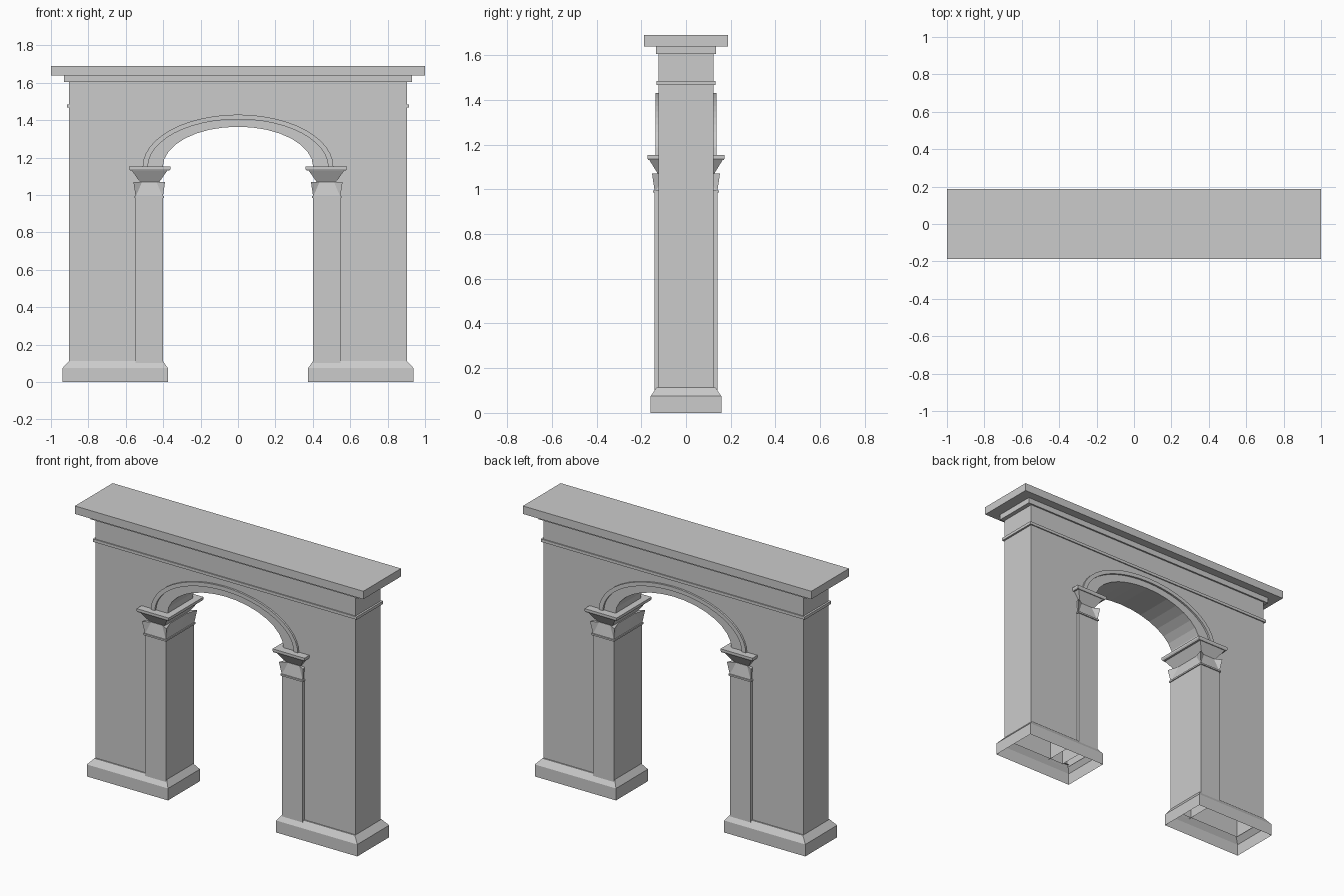
import bpy, bmesh
from math import cos, sin, pi

if "Cube" in bpy.data.objects:
    bpy.data.objects.remove(bpy.data.objects["Cube"], do_unlink=True)

stone = bpy.data.materials.new("grey stone")
stone.use_nodes = True
stone.diffuse_color = (0.6, 0.6, 0.6, 1)
stone.node_tree.nodes["Principled BSDF"].inputs["Base Color"].default_value = (0.6, 0.6, 0.6, 1)


def finish(name, bm, mirror=False):
    bmesh.ops.recalc_face_normals(bm, faces=bm.faces)
    mesh = bpy.data.meshes.new(name)
    bm.to_mesh(mesh)
    bm.free()
    mesh.materials.append(stone)
    obj = bpy.data.objects.new(name, mesh)
    bpy.context.collection.objects.link(obj)
    if mirror:
        obj.modifiers.new("Mirror", 'MIRROR').use_mirror_merge = False
    return obj


def loft(name, rings, mirror=False, bottom=True, top=True):
    """Stack of rectangles (x0, x1, half depth, z) joined by side faces."""
    bm = bmesh.new()
    loops = [[bm.verts.new(p) for p in
              ((x0, -y, z), (x1, -y, z), (x1, y, z), (x0, y, z))]
             for x0, x1, y, z in rings]
    for a, b in zip(loops, loops[1:]):
        for i in range(4):
            j = (i + 1) % 4
            bm.faces.new((a[i], a[j], b[j], b[i]))
    if bottom:
        bm.faces.new(loops[0])
    if top:
        bm.faces.new(loops[-1])
    return finish(name, bm, mirror)


def prism(name, outline, depth, open_below=None):
    """Extrude an x-z outline through the depth, front to back."""
    bm = bmesh.new()
    front = [bm.verts.new((x, -depth, z)) for x, z in outline]
    back = [bm.verts.new((x, depth, z)) for x, z in outline]
    bm.faces.new(front)
    bm.faces.new(back)
    n = len(outline)
    for i in range(n):
        j = (i + 1) % n
        if open_below and max(outline[i][1], outline[j][1]) < open_below:
            continue
        bm.faces.new((front[i], front[j], back[j], back[i]))
    return finish(name, bm)


SPRING = 1.15


def arc(half_width, rise, steps=16):
    """Half ellipse from right to left."""
    return [(half_width * cos(pi * i / steps), SPRING + rise * sin(pi * i / steps))
            for i in range(steps + 1)]


# Wall with arched opening, hollow at the feet
leg = [(0.45, SPRING), (0.45, 0.1), (0.903, 0.1), (0.903, 1.62)]
wall = arc(0.402, 0.215) + [(-x, z) for x, z in leg]
wall += [(x, z) for x, z in reversed(leg)]
prism("arched_wall", wall, 0.124, open_below=0.2)

# Raised rim around the arch on both faces
prism("arch_rim", arc(0.51, 0.28, 24) + arc(0.482, 0.255, 24)[::-1], 0.136)

# Frieze strip and cornice
loft("frieze_strip", [(-0.915, 0.915, 0.131, 1.467), (-0.915, 0.915, 0.131, 1.485)])
loft("cornice_step", [(-0.93, 0.93, 0.134, 1.605), (-0.93, 0.93, 0.134, 1.64)])
loft("cornice_slab", [(-1, 1, 0.187, 1.64), (-1, 1, 0.187, 1.69)])

# Open footings with a sloped top
loft("footing", [(0.375, 0.938, 0.158, 0), (0.375, 0.938, 0.158, 0.075),
                 (0.402, 0.903, 0.132, 0.113), (0.402, 0.903, 0.124, 0.113)],
     mirror=True, bottom=False, top=False)

# Pilasters lining the opening
loft("pilaster", [(0.402, 0.547, 0.14, 0.1), (0.402, 0.547, 0.14, 0.99)],
     mirror=True, bottom=False)
loft("capital_neck_ring", [(0.396, 0.553, 0.147, 0.985), (0.396, 0.553, 0.147, 0.995)],
     mirror=True)

# Capital bell and abacus
loft("capital_bell", [(0.42, 0.525, 0.122, 0.99), (0.42, 0.525, 0.126, 1.07),
                      (0.378, 0.568, 0.164, 1.131)], mirror=True)
loft("capital_abacus", [(0.366, 0.578, 0.169, 1.131), (0.36, 0.582, 0.173, 1.14),
                        (0.36, 0.582, 0.173, 1.153)], mirror=True)


def capital_leaves():
    """Flared corner leaves with a sloping triangle between them on each side."""
    bm = bmesh.new()
    cx, hx, hy, flare = 0.4745, 0.0725, 0.14, 0.012
    low, mids, high, inner = [], [], [], []
    signs = [(-1, -1), (1, -1), (1, 1), (-1, 1)]
    for i, (sx, sy) in enumerate(signs):
        tx, ty = signs[(i + 1) % 4]
        low.append(bm.verts.new((cx + sx * hx, sy * hy, 0.99)))
        mids.append(bm.verts.new((cx + (sx + tx) / 2 * hx, (sy + ty) / 2 * hy, 0.995)))
        high.append(bm.verts.new((cx + sx * (hx + flare), sy * (hy + flare), 1.07)))
        pair = []
        for t in (0.18, 0.82):
            u, v = sx + (tx - sx) * t, sy + (ty - sy) * t
            pair.append(bm.verts.new((cx + u * (hx - flare), v * (hy - flare), 1.07)))
        inner.append(pair)
    for i in range(4):
        j = (i + 1) % 4
        a, b = inner[i]
        bm.faces.new((low[i], mids[i], a))
        bm.faces.new((low[i], a, high[i]))
        bm.faces.new((mids[i], b, a))
        bm.faces.new((mids[i], low[j], b))
        bm.faces.new((low[j], high[j], b))
    bm.faces.new([v for i in range(4) for v in (high[i], *inner[i])])
    finish("capital_leaves", bm, mirror=True)


capital_leaves()
